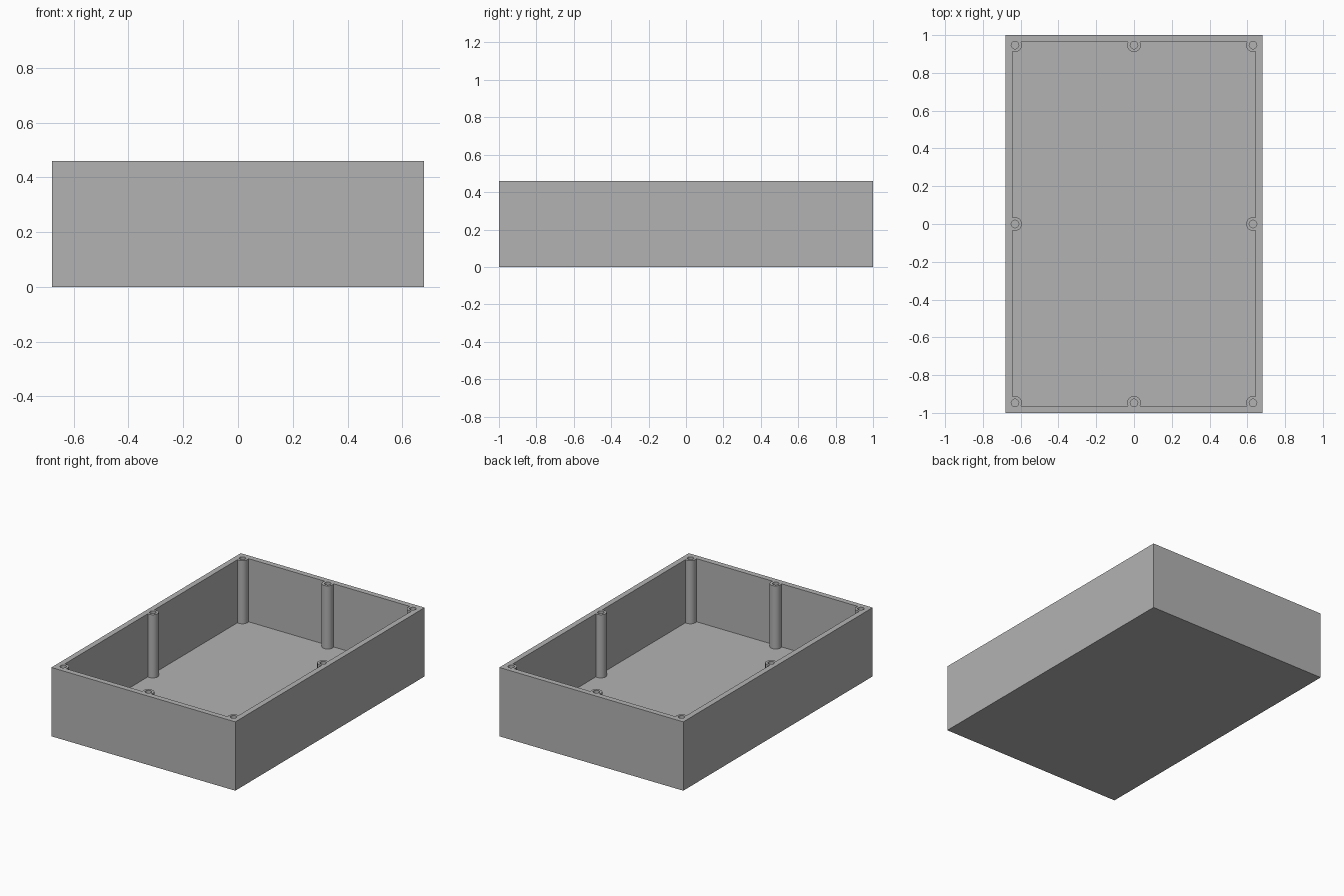
import bpy, bmesh
from mathutils import Matrix, Vector

if "Cube" in bpy.data.objects:
    bpy.data.objects.remove(bpy.data.objects["Cube"])

WIDTH, LENGTH, HEIGHT = 1.36, 2.0, 0.46
WALL, FLOOR = 0.037, 0.038
POST_R, HOLE_R = 0.036, 0.02
PX, PY = WIDTH / 2 - 0.05, LENGTH / 2 - 0.053

# Screw posts: four corners and the middle of each side
SPOTS = [(x, y) for x in (-PX, 0, PX) for y in (-PY, 0, PY) if (x, y) != (0, 0)]

grey = bpy.data.materials.new("plain_grey")
grey.diffuse_color = (0.45, 0.45, 0.45, 1)
grey.use_nodes = True
grey.node_tree.nodes["Principled BSDF"].inputs["Base Color"].default_value = grey.diffuse_color


def finish(name, bm):
    mesh = bpy.data.meshes.new(name)
    bm.to_mesh(mesh)
    bm.free()
    mesh.materials.append(grey)
    obj = bpy.data.objects.new(name, mesh)
    bpy.context.collection.objects.link(obj)
    return obj


def box(name, sx, sy, z0, z1):
    bm = bmesh.new()
    bmesh.ops.create_cube(bm, size=1)
    bmesh.ops.scale(bm, vec=Vector((sx, sy, z1 - z0)), verts=bm.verts)
    bmesh.ops.translate(bm, vec=Vector((0, 0, (z0 + z1) / 2)), verts=bm.verts)
    return finish(name, bm)


def cylinders(name, radius, z0, z1):
    bm = bmesh.new()
    for x, y in SPOTS:
        bmesh.ops.create_cone(bm, cap_ends=True, segments=32, radius1=radius,
                              radius2=radius, depth=z1 - z0,
                              matrix=Matrix.Translation((x, y, (z0 + z1) / 2)))
    return finish(name, bm)


def cut(target, cutter):
    mod = target.modifiers.new("cut", 'BOOLEAN')
    mod.operation = 'DIFFERENCE'
    mod.solver = 'EXACT'
    mod.object = cutter
    bpy.context.view_layer.objects.active = target
    bpy.ops.object.modifier_apply(modifier=mod.name)
    bpy.data.objects.remove(cutter, do_unlink=True)


# Open cavity that leaves the posts standing against the walls
cavity = box("cavity_cutter", WIDTH - 2 * WALL, LENGTH - 2 * WALL, FLOOR, 0.6)
cut(cavity, cylinders("post_cutter", POST_R, -0.1, 0.7))

# Tray body: solid block, hollowed, then drilled
tray = box("enclosure_tray", WIDTH, LENGTH, 0, HEIGHT)
cut(tray, cavity)
cut(tray, cylinders("screw_hole_cutter", HOLE_R, FLOOR + 0.002, 0.7))

# Round posts and holes shade smooth, box edges stay sharp
bpy.ops.object.select_all(action='DESELECT')
tray.select_set(True)
bpy.context.view_layer.objects.active = tray
bpy.ops.object.shade_smooth_by_angle()
